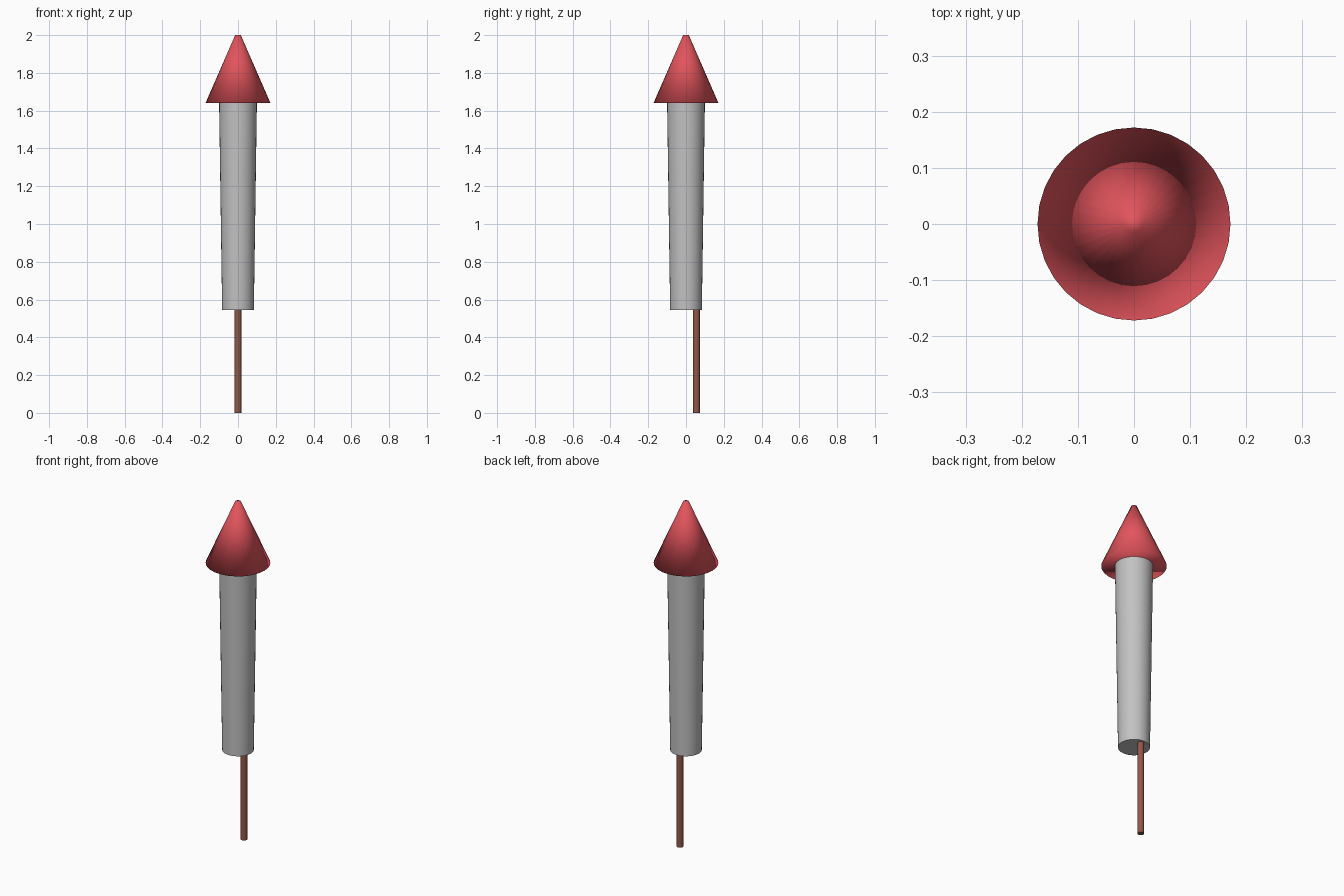
import bpy
import math

# Remove the default cube
cube = bpy.data.objects.get("Cube")
if cube:
    bpy.data.objects.remove(cube, do_unlink=True)


def make_material(name, rgb):
    mat = bpy.data.materials.new(name)
    mat.use_nodes = True
    color = (*rgb, 1.0)
    mat.diffuse_color = color
    mat.node_tree.nodes["Principled BSDF"].inputs["Base Color"].default_value = color
    return mat


def tapered_cylinder(name, mat, r_bottom, r_top, z_bottom, z_top, y=0.0, sides=32):
    """Capped round part standing between two heights."""
    bpy.ops.mesh.primitive_cone_add(
        vertices=sides, radius1=r_bottom, radius2=r_top,
        depth=z_top - z_bottom, location=(0, y, (z_bottom + z_top) / 2))
    obj = bpy.context.object
    obj.name = obj.data.name = name
    obj.data.materials.append(mat)
    return obj


red = make_material("red", (0.76, 0.088, 0.108))
grey = make_material("grey", (0.54, 0.54, 0.54))
brown = make_material("brown", (0.29, 0.095, 0.065))

# Nose cone, softly shaded across its rim
tapered_cylinder("nose_cone", red, 0.172, 0.015, 1.64, 2.0)
bpy.ops.object.shade_smooth()

# Body tube, slightly wider at the top
tapered_cylinder("body_tube", grey, 0.084, 0.1, 0.545, 1.64)
bpy.ops.object.shade_smooth_by_angle(angle=math.radians(40))

# Guide stick, set towards the back
tapered_cylinder("guide_stick", brown, 0.018, 0.018, 0.0, 0.55, y=0.055, sides=16)
bpy.ops.object.shade_smooth_by_angle(angle=math.radians(40))
